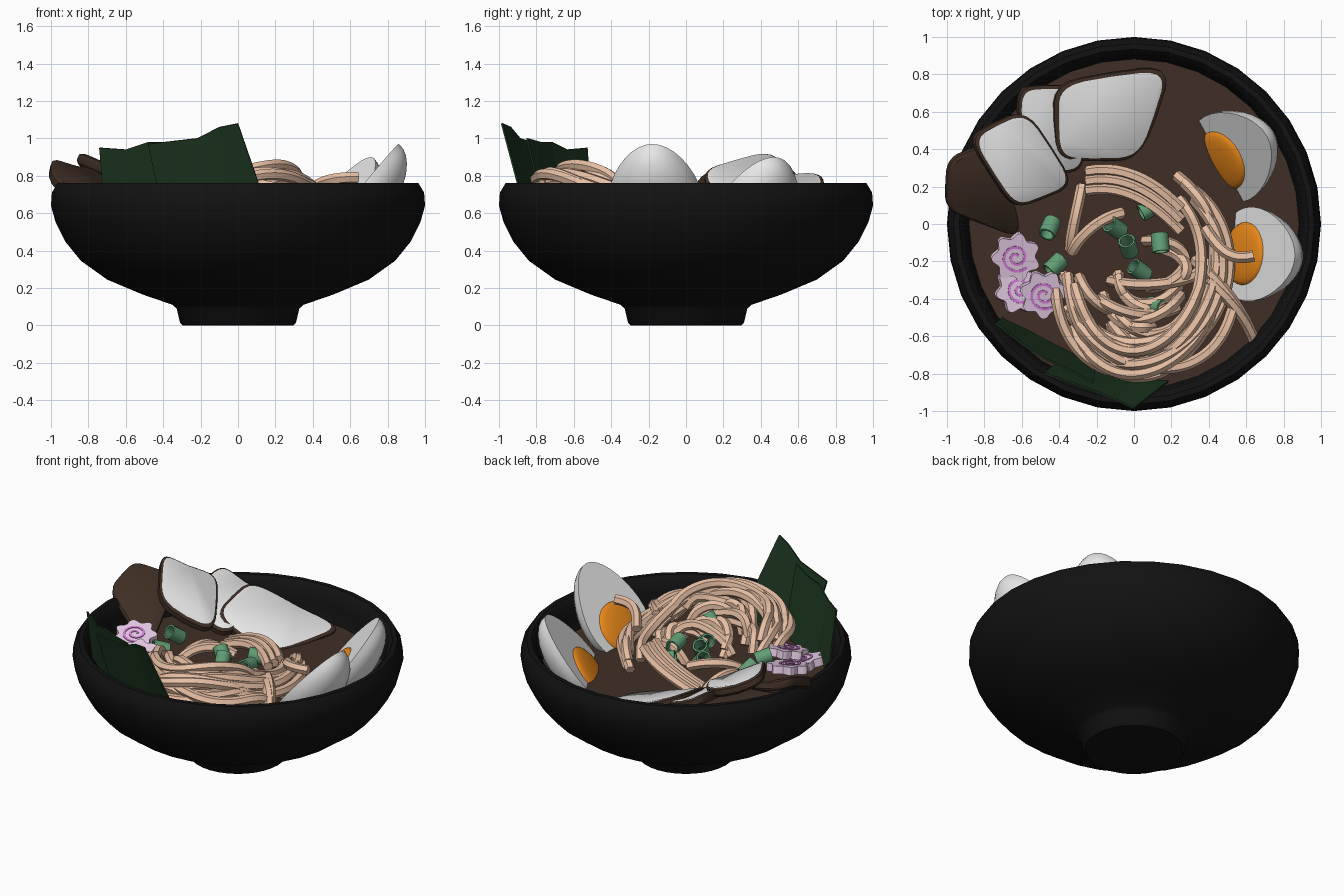
import bpy, bmesh, math, random
from mathutils import Vector, Matrix

if "Cube" in bpy.data.objects:
    bpy.data.objects.remove(bpy.data.objects["Cube"])
random.seed(7)

def mat(name, r, g, b):
    m = bpy.data.materials.new(name)
    m.diffuse_color = (r, g, b, 1)
    m.use_nodes = True
    m.node_tree.nodes["Principled BSDF"].inputs["Base Color"].default_value = m.diffuse_color
    return m

BLACK = mat("black_glaze", .006, .006, .006)
BROWN = mat("brown_broth", .05, .028, .018)
WHITE = mat("white", .8, .8, .8)
PEACH = mat("noodle_peach", .8, .52, .37)
ORANGE = mat("yolk_orange", .8, .24, .01)
NORI = mat("seaweed_green", .012, .037, .014)
GREEN = mat("onion_green", .12, .34, .18)
LILAC = mat("pale_lilac", .8, .62, .8)
PINK = mat("pink", .72, .2, .72)

def finish(bm, name, mats, smooth=35, matrix=None):
    bmesh.ops.recalc_face_normals(bm, faces=bm.faces)
    me = bpy.data.meshes.new(name)
    bm.to_mesh(me)
    bm.free()
    ob = bpy.data.objects.new(name, me)
    bpy.context.collection.objects.link(ob)
    for m in mats:
        me.materials.append(m)
    if matrix:
        ob.matrix_world = matrix
    if smooth:
        bpy.ops.object.select_all(action='DESELECT')
        ob.select_set(True)
        bpy.context.view_layer.objects.active = ob
        bpy.ops.object.shade_smooth_by_angle(angle=math.radians(smooth))
    return ob

def loft(bm, rings, cap=True):
    """Skin closed rings of points; returns the last cap."""
    vs = [[bm.verts.new(p) for p in r] for r in rings]
    n = len(vs[0])
    for a, b in zip(vs, vs[1:]):
        for i in range(n):
            bm.faces.new((a[i], a[(i + 1) % n], b[(i + 1) % n], b[i]))
    if cap:
        bm.faces.new(vs[0][::-1])
        return bm.faces.new(vs[-1])

def circle(r, z, n=32):
    return [(r * math.cos(math.tau * i / n), r * math.sin(math.tau * i / n), z) for i in range(n)]

# Bowl with foot and rounded rim, and the broth disc
bm = bmesh.new()
prof = [(.295, 0), (.31, .015), (.328, .09), (.35, .11), (.51, .165), (.7, .245), (.84, .345), (.925, .45),
        (.975, .55), (1, .64), (.995, .71), (.965, .76), (.935, .76), (.905, .73), (.892, .65), (.88, .53), (.7, .35)]
loft(bm, [circle(r, z) for r, z in prof])
finish(bm, "bowl", [BLACK], 40)
bm = bmesh.new()
loft(bm, [circle(.8, .5), circle(.886, .55)])
finish(bm, "broth", [BROWN])

# Pork slices: rounded bilinear slabs, pale top inside a brown edge
def slab(name, corners, mats, thick=.06):
    c = [Vector(p) for p in corners]
    nrm = (c[2] - c[0]).cross(c[3] - c[1]).normalized()
    if nrm.z < 0:
        nrm = -nrm
    def ring(s, off):
        pts = []
        for i in range(28):
            t = math.tau * i / 28
            f = lambda v: math.copysign(abs(v) ** .45, v)
            u, v = .5 + .5 * s * f(math.cos(t)), .5 + .5 * s * f(math.sin(t))
            sag = -.03 * (1 - (2 * u - 1) ** 2)
            pts.append((c[0].lerp(c[1], u)).lerp(c[3].lerp(c[2], u), v) + nrm * (off + sag))
        return pts
    bm = bmesh.new()
    loft(bm, [ring(.93, -thick), ring(1, -thick * .75), ring(1, -thick * .2), ring(.93, 0)])
    bm.faces.ensure_lookup_table()
    if len(mats) > 1:
        bm.faces[-1].material_index = 1
    finish(bm, name, mats, 40)

slab("pork_slice_right", [(-.43, .75, .78), (.22, .85, .58), (.04, .33, .55), (-.41, .33, .7)], [BROWN, WHITE])
slab("pork_slice_middle", [(-.62, .73, .84), (-.3, .74, .72), (-.25, .27, .62), (-.59, .26, .77)], [BROWN, WHITE])
slab("pork_slice_left", [(-.88, .46, .95), (-.57, .62, .82), (-.3, .2, .66), (-.63, .07, .84)], [BROWN, WHITE])
slab("pork_slice_back", [(-.99, .33, .91), (-.72, .42, .86), (-.58, -.1, .58), (-1.0, .06, .81)], [BROWN])

# Egg halves with domed yolks
def egg(i, tip, hx, hy):
    h, up = Vector((hx, hy, 0)).normalized(), Vector((0, 0, 1))
    a, n = -h * .62 + up * .78, h * .78 + up * .62
    x = a.cross(n)
    o = Vector(tip) - a * .33
    M = Matrix.Translation(o) @ Matrix((x, a, n)).transposed().to_4x4()
    bm = bmesh.new()
    bmesh.ops.create_uvsphere(bm, u_segments=32, v_segments=16, radius=1)
    cut = bmesh.ops.bisect_plane(bm, geom=bm.verts[:] + bm.edges[:] + bm.faces[:], plane_co=(0, 0, 0),
                                 plane_no=(0, 0, 1), clear_outer=True)
    bmesh.ops.holes_fill(bm, edges=[e for e in bm.edges if e.is_boundary], sides=0)
    for v in bm.verts:
        v.co = (v.co.x * .25 * (1 - .2 * v.co.y), v.co.y * .33, v.co.z * .18)
    finish(bm, f"egg_half_{i}", [WHITE], 40, M)
    bm = bmesh.new()
    bmesh.ops.create_uvsphere(bm, u_segments=24, v_segments=12, radius=1)
    for v in bm.verts:
        v.co = (v.co.x * .17, v.co.y * .165 - .11, v.co.z * .035)
    finish(bm, f"yolk_{i}", [ORANGE], 60, M)

egg(1, (.86, -.18, .97), -1, .08)
egg(2, (.71, .47, .9), -.87, -.48)

# Seaweed sheets standing at the front
def sheet(name, top, bottom):
    bm = bmesh.new()
    t = [bm.verts.new(p) for p in top]
    b = [bm.verts.new(p) for p in bottom]
    for i in range(len(t) - 1):
        bm.faces.new((b[i], b[i + 1], t[i + 1], t[i]))
    ob = finish(bm, name, [NORI], 0)
    md = ob.modifiers.new("thickness", 'SOLIDIFY')
    md.thickness, md.offset = .01, 0

sheet("seaweed_right", [(-.48, -.8, .97), (-.22, -.89, 1.0), (-.1, -.94, 1.06), (0, -.985, 1.08)],
      [(-.38, -.71, .5), (-.15, -.78, .5), (.03, -.82, .5), (.2, -.83, .5)])
sheet("seaweed_left", [(-.74, -.53, .95), (-.6, -.64, .94), (-.48, -.72, .98), (-.35, -.78, .98), (-.22, -.85, 1.0)],
      [(-.7, -.5, .5), (-.55, -.57, .5), (-.42, -.64, .5), (-.3, -.7, .5), (-.2, -.74, .5)])

# Noodles: one curve holding many swirling strands
cu = bpy.data.curves.new("noodles", 'CURVE')
cu.dimensions = '3D'
cu.bevel_depth, cu.bevel_resolution, cu.use_fill_caps, cu.resolution_u = .031, 1, True, 4

def strand(pts):
    sp = cu.splines.new('NURBS')
    sp.points.add(len(pts) - 1)
    for p, q in zip(sp.points, pts):
        p.co = (*q, 1)
    sp.use_endpoint_u = True
    sp.order_u = 4

def swirl(cx, cy, rx, ry, a0, a1, z, lift):
    n, ph, pts = 12, random.uniform(0, 6), []
    for i in range(n):
        t = math.radians(a0 + (a1 - a0) * i / (n - 1))
        w = 1 + .06 * math.sin(2.3 * t + ph)
        zz = z + lift * (.5 - .5 * math.sin(t)) + .03 * math.sin(3 * t + ph) - (.06 if i in (0, n - 1) else 0)
        pts.append((cx + rx * w * math.cos(t), cy + ry * w * math.sin(t), zz))
    strand(pts)

R = random.uniform
for i in range(17):     # outer nest
    a0 = R(180, 310)
    s = R(.76, 1.0)
    swirl(.03 + R(-.03, .03), -.23 + R(-.03, .03), .46 * s, .56 * s, a0, min(a0 + R(90, 170), 455),
          .83 - .24 * s + R(-.03, .05), .15)
for i in range(9):      # front heap
    a0 = R(185, 230)
    swirl(.06 + R(-.05, .05), -.28 + R(-.05, .05), R(.2, .45), R(.2, .5), a0, a0 + R(90, 130), .62 + R(-.02, .06), .12)
for i in range(5):      # inner curls
    a0 = R(150, 300)
    swirl(.08, -.24 + R(-.05, .03), R(.13, .3), R(.08, .2), a0, a0 + R(120, 190), .6, .07)
strand([(-.06, .06, .62), (-.2, .03, .68), (-.3, -.08, .66), (-.33, -.15, .58)])
strand([(-.28, .2, .56), (-.3, .08, .66), (-.34, -.05, .62), (-.34, -.14, .56)])
for k in range(3):      # strands over the back
    strand([(-.25, .28 - k * .05, .58), (-.05, .32 - k * .05, .67), (.12, .22 - k * .06, .68), (.25, .08 - k * .06, .66)])
for k in range(2):      # loose ends
    strand([(.4, -.26 - k * .04, .72), (.52, -.38 - k * .03, .72), (.6, -.5, .65), (.65, -.64, .57)])
strand([(.38, -.02, .72), (.46, -.15, .78), (.52, -.2, .79), (.64, -.17, .79)])
tmp = bpy.data.objects.new("noodle_curve", cu)
bpy.context.collection.objects.link(tmp)
bpy.context.view_layer.update()
me = bpy.data.meshes.new_from_object(tmp.evaluated_get(bpy.context.evaluated_depsgraph_get()))
bpy.data.objects.remove(tmp)
bm = bmesh.new()
bm.from_mesh(me)
finish(bm, "noodles", [PEACH], 50)

# Fish cake flowers with a raised pink spiral
def fishcake(i, loc, rot):
    M = Matrix.Translation(loc) @ Matrix.Rotation(rot, 4, 'Z') @ Matrix.Rotation(.25, 4, 'X')
    def ring(s, z):
        return [(s * (1 + .13 * math.cos(7 * t)) * math.cos(t), s * (1 + .13 * math.cos(7 * t)) * math.sin(t), z)
                for t in (math.tau * k / 56 for k in range(56))]
    bm = bmesh.new()
    loft(bm, [ring(.118, -.05), ring(.118, 0)])
    finish(bm, f"fish_cake_{i}", [LILAC], 35, M)
    bm = bmesh.new()
    rings = []
    for k in range(40):
        t = k / 39 * 3.6 * math.pi
        r = .012 + .068 * k / 39
        rings.append([((r + d) * math.cos(t), (r + d) * math.sin(t), z)
                      for d, z in ((-.007, -.002), (.007, -.002), (.007, .004), (-.007, .004))])
    loft(bm, rings)
    finish(bm, f"fish_cake_spiral_{i}", [PINK], 0, M)

fishcake(1, (-.63, -.18, .7), .5)
fishcake(2, (-.61, -.35, .66), 1.6)
fishcake(3, (-.48, -.38, .69), .2)

# Spring onion pieces: short hollow tubes
spots = [(.08, .08, .64), (-.1, -.02, .64), (-.03, -.12, .66), (.14, -.1, .66), (.03, -.25, .64),
         (-.45, -.02, .68), (-.42, -.22, .67), (.12, -.44, .68)]
for i, p in enumerate(spots):
    bm = bmesh.new()
    rr = [circle(.047, -.05, 10), circle(.047, .05, 10), circle(.036, .05, 10), circle(.036, -.05, 10)]
    loft(bm, rr + rr[:1], False)
    bmesh.ops.remove_doubles(bm, verts=bm.verts, dist=1e-5)
    M = Matrix.Translation(p) @ Matrix.Rotation(R(0, 6.28), 4, 'Z') @ Matrix.Rotation(R(.6, 1.4), 4, 'X')
    finish(bm, f"spring_onion_{i + 1}", [GREEN], 40, M)
